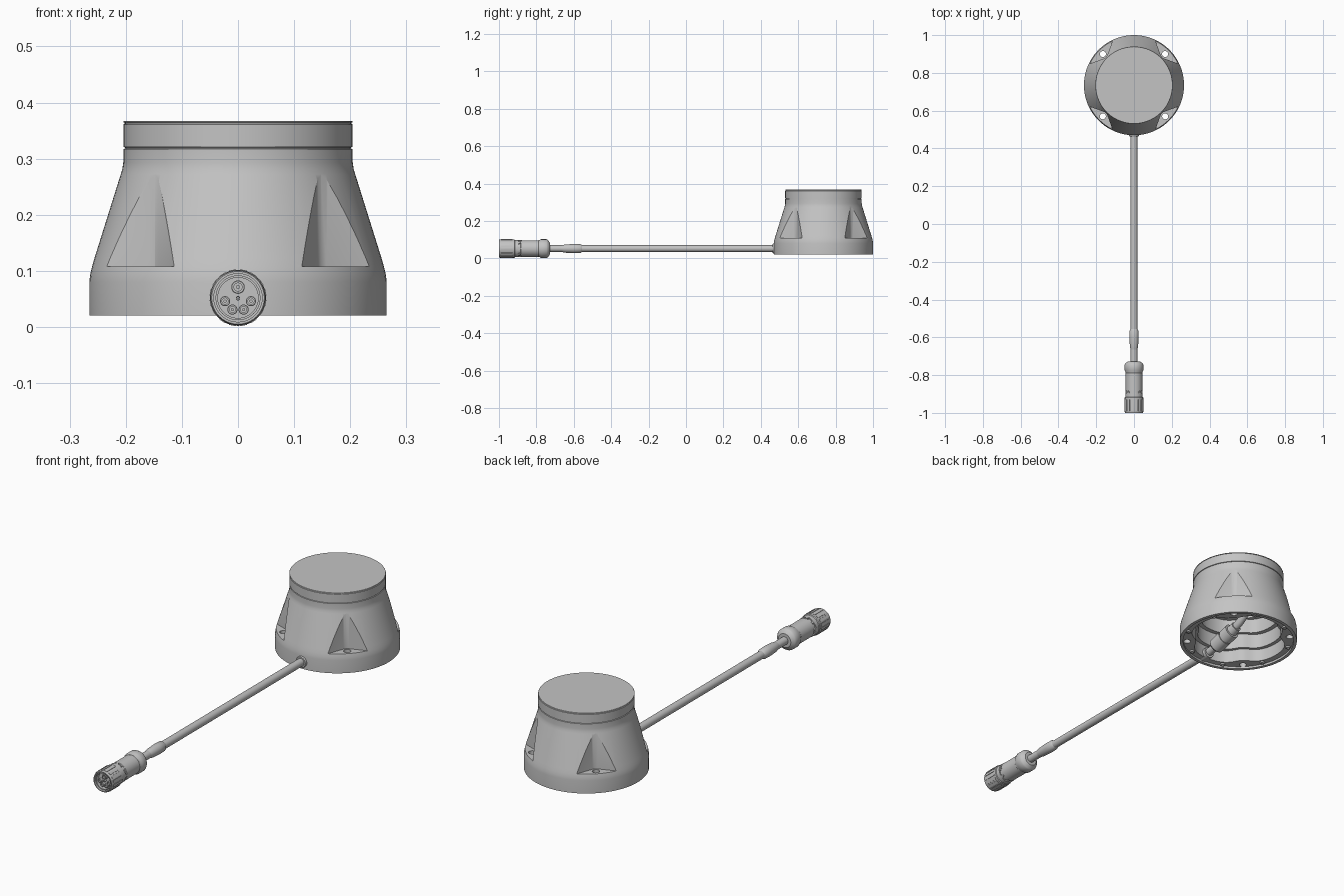
import bpy
import bmesh
from math import sin, cos, pi, radians, exp, degrees
from mathutils import Vector, Matrix

cube = bpy.data.objects.get("Cube")
if cube:
    bpy.data.objects.remove(cube)

grey = bpy.data.materials.new("neutral grey")
grey.use_nodes = True
grey.diffuse_color = (0.55, 0.55, 0.55, 1)
grey.node_tree.nodes["Principled BSDF"].inputs["Base Color"].default_value = grey.diffuse_color

CY = 0.735      # housing axis
CZ = 0.052      # cable height
parts = []


def loft(name, rings):
    """Skin a list of equal rings and cap both ends."""
    bm = bmesh.new()
    loops = [[bm.verts.new(p) for p in ring] for ring in rings]
    n = len(loops[0])
    for a, b in zip(loops, loops[1:]):
        for i in range(n):
            j = (i + 1) % n
            bm.faces.new((a[i], a[j], b[j], b[i]))
    bm.faces.new(loops[0])
    bm.faces.new(loops[-1])
    bmesh.ops.recalc_face_normals(bm, faces=bm.faces)
    mesh = bpy.data.meshes.new(name)
    bm.to_mesh(mesh)
    bm.free()
    mesh.materials.append(grey)
    ob = bpy.data.objects.new(name, mesh)
    bpy.context.collection.objects.link(ob)
    parts.append(ob)
    return ob


def upright(name, profile, x=0, y=CY, n=96):
    return loft(name, [[(x + r * cos(2 * pi * i / n), y + r * sin(2 * pi * i / n), z)
                        for i in range(n)] for r, z in profile])


def along(name, stations, x=0, n=40):
    """Round tube through (y, z, radius, upward tilt in degrees)."""
    rings = []
    for y, z, r, tilt in stations:
        t = radians(tilt)
        normal = Vector((0, -sin(t), cos(t)))
        rings.append([Vector((x, y, z)) + r * (cos(2 * pi * i / n) * Vector((1, 0, 0))
                      + sin(2 * pi * i / n) * normal) for i in range(n)])
    return loft(name, rings)


def straight(name, profile, x=0, z=CZ, n=40):
    return along(name, [(y, z, r, 0) for y, r in profile], x, n)


def cut(target, cutter):
    mod = target.modifiers.new("cut", "BOOLEAN")
    mod.operation = "DIFFERENCE"
    mod.solver = "EXACT"
    mod.object = cutter
    deps = bpy.context.evaluated_depsgraph_get()
    mesh = bpy.data.meshes.new_from_object(target.evaluated_get(deps))
    target.modifiers.clear()
    target.data = mesh
    parts.remove(cutter)
    bpy.data.objects.remove(cutter)


# Housing shell
housing = upright("housing", [
    (0.265, 0.02), (0.265, 0.08), (0.2635, 0.093), (0.2605, 0.106), (0.256, 0.122),
    (0.209, 0.272), (0.206, 0.282), (0.2045, 0.293), (0.2045, 0.317), (0.201, 0.318),
    (0.201, 0.320), (0.2045, 0.321), (0.2045, 0.361), (0.202, 0.362), (0.202, 0.364),
    (0.2045, 0.365), (0.2035, 0.367)])


# Stepped cavity that leaves bosses around the mounting holes
def cavity_ring(base, dip, z, n=144):
    ring = []
    for i in range(n):
        a = 2 * pi * i / n
        off = (degrees(a) % 90) - 45
        r = base - dip * exp(-(off / 15) ** 2)
        ring.append((r * cos(a), CY + r * sin(a), z))
    return ring


levels = [(0.25, 0, 0.03), (0.222, 0.03, 0.09), (0.205, 0.027, 0.16),
          (0.185, 0.02, 0.23), (0.165, 0.01, 0.29)]
rings, bottom = [], 0
for base, dip, top in levels:
    rings += [cavity_ring(base, dip, bottom), cavity_ring(base, dip, top)]
    bottom = top
cut(housing, loft("cavity_cutter", rings))

# Corner pockets with mounting holes
half = [(0.2115, 0.011), (0.244, 0.081), (0.27, 0.14), (0.4, 0.14)]
outline = [(0.209, 0)] + half + [(u, -t) for u, t in reversed(half)]
for k in range(4):
    turn = Matrix.Rotation(radians(45 + 90 * k), 4, "Z")
    move = Matrix.Translation((0, CY, 0)) @ turn
    cut(housing, loft("pocket_cutter", [[move @ Vector((u, t, z)) for u, t in outline]
                                        for z in (0.108, 0.34)]))
    hole = move @ Vector((0.233, 0, 0))
    cut(housing, upright("hole_cutter", [(0.016, -0.05), (0.016, 0.15)], hole.x, hole.y, 24))

# Screws under the rim
for k in range(8):
    a = radians(22.5 + 45 * k)
    upright("rim_screw", [(0.005, 0.027), (0.005, 0.023), (0.010, 0.023), (0.011, 0.025),
                          (0.011, 0.04)], 0.236 * cos(a), CY + 0.236 * sin(a), 20)

# Cable, strain relief and entry collar
straight("cable", [(-0.74, 0.018), (0.50, 0.018)])
straight("strain_relief", [(-0.665, 0.018), (-0.645, 0.022), (-0.60, 0.0245),
                           (-0.565, 0.0235), (-0.555, 0.018)])
straight("entry_collar", [(0.463, 0.019), (0.463, 0.024), (0.466, 0.026), (0.53, 0.026),
                          (0.53, 0.018)])
along("inner_cable", [(0.49, 0.052, 0.018, 0), (0.54, 0.055, 0.018, 8), (0.60, 0.068, 0.018, 15),
                      (0.70, 0.096, 0.018, 18), (0.75, 0.117, 0.018, 28), (0.79, 0.147, 0.018, 45),
                      (0.82, 0.19, 0.018, 65), (0.83, 0.24, 0.018, 85), (0.83, 0.30, 0.018, 90)])
along("inner_sleeve", [(0.575, 0.062, 0.018, 15), (0.575, 0.062, 0.032, 15),
                       (0.58, 0.0633, 0.036, 15), (0.64, 0.079, 0.036, 15),
                       (0.64, 0.079, 0.032, 15), (0.645, 0.0803, 0.032, 15),
                       (0.645, 0.0803, 0.036, 15), (0.69, 0.0925, 0.036, 15),
                       (0.69, 0.0925, 0.026, 15), (0.72, 0.1025, 0.024, 18),
                       (0.72, 0.1025, 0.018, 18)])

# Plug shell with back nut
straight("plug_body", [(-0.728, 0.019), (-0.728, 0.032), (-0.738, 0.046), (-0.745, 0.050),
                       (-0.775, 0.050), (-0.782, 0.046), (-0.786, 0.046), (-0.788, 0.0445),
                       (-0.883, 0.0445), (-0.885, 0.041), (-0.93, 0.041)])

# Coupling ring with a recessed front
straight("coupling_ring", [(-0.895, 0.039), (-0.895, 0.046), (-0.915, 0.046), (-0.918, 0.049),
                           (-0.995, 0.049), (-1.0, 0.047), (-1.0, 0.043), (-0.985, 0.043),
                           (-0.985, 0.040), (-0.994, 0.040), (-0.994, 0.036),
                           (-0.975, 0.036), (-0.975, 0.033)])


def plate(name, angle, r0, r1, outline):
    """Extrude a (sideways, lengthways) outline radially on the plug."""
    spin = Matrix.Translation((0, 0, CZ)) @ Matrix.Rotation(angle, 4, "Y")
    loft(name, [[spin @ Vector((s, y, r)) for s, y in outline] for r in (r0, r1)])


# Grip ribs and pointed teeth around the ring
for k in range(16):
    plate("grip_rib", 2 * pi * (k + 0.5) / 16, 0.046, 0.0505,
          [(-0.006, -0.99), (0.006, -0.99), (0.006, -0.928), (-0.006, -0.928)])
for k in range(8):
    plate("ring_tooth", 2 * pi * k / 8, 0.038, 0.0455,
          [(-0.011, -0.90), (0.011, -0.90), (0, -0.878)])

# Contact sockets on the plug face
contacts = [(0, 0.071, 0.012), (0, 0.051, 0.004)]
for s in (-1, 1):
    contacts += [(s * 0.023, 0.046, 0.009), (s * 0.010, 0.031, 0.009)]
for x, z, r in contacts:
    straight("contact_socket", [(-0.974, r), (-0.988, r), (-0.989, r * 0.9), (-0.989, r * 0.6),
                                (-0.978, r * 0.6), (-0.978, r * 0.3), (-0.985, r * 0.3)], x, z, 20)

# Smooth shading with crisp edges
bpy.ops.object.select_all(action="DESELECT")
for ob in parts:
    ob.select_set(True)
bpy.context.view_layer.objects.active = housing
bpy.ops.object.shade_smooth_by_angle(angle=radians(30))
